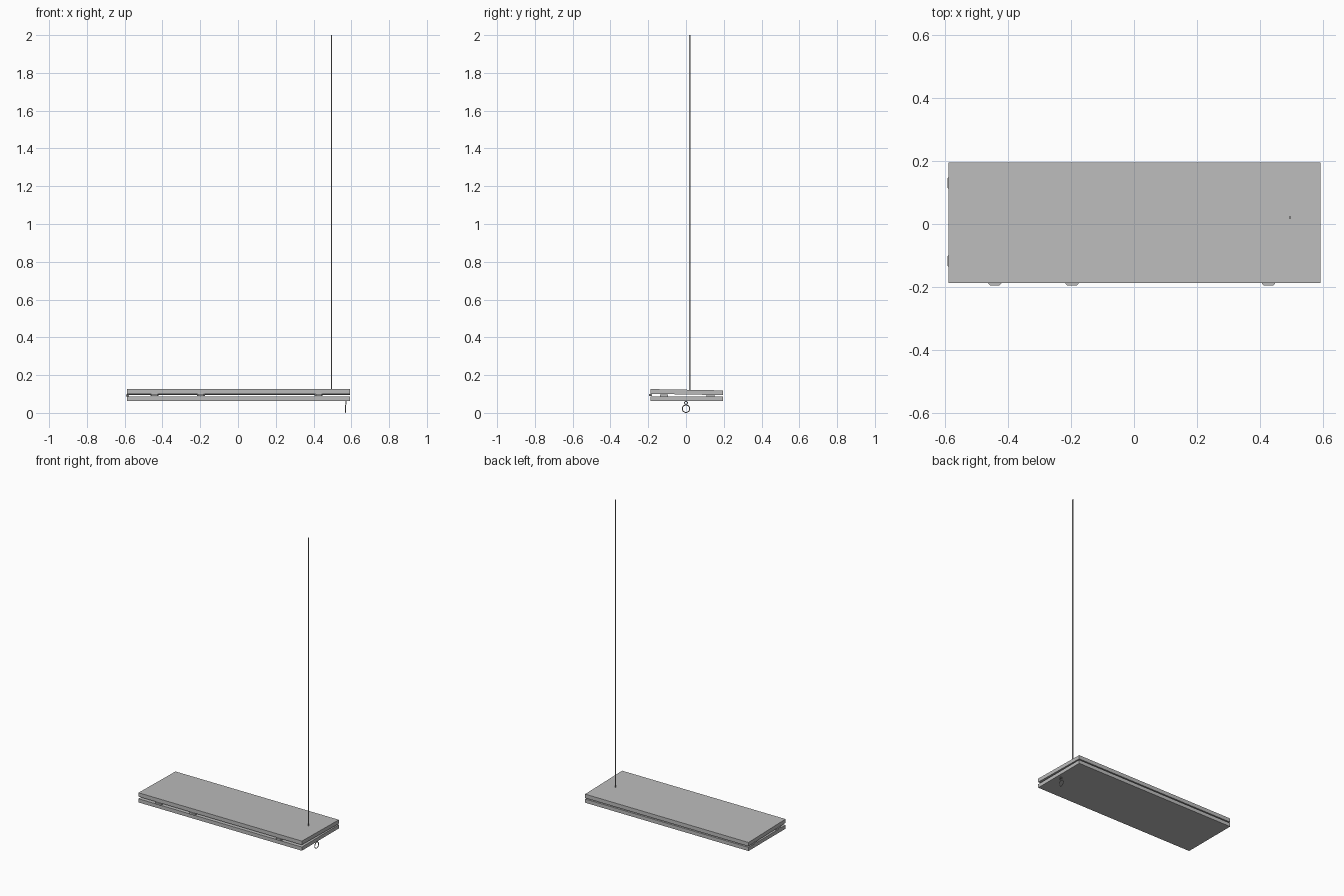
import bpy, bmesh, math
from mathutils import Matrix, Vector

cube = bpy.data.objects.get("Cube")
if cube:
    bpy.data.objects.remove(cube, do_unlink=True)

grey = bpy.data.materials.new("plain grey")
grey.use_nodes = True
colour = (0.5, 0.5, 0.5, 1)
grey.diffuse_color = colour
grey.node_tree.nodes["Principled BSDF"].inputs["Base Color"].default_value = colour

X0, X1, Y0, Y1 = -0.588, 0.592, -0.187, 0.195


def finish(name, bm):
    bmesh.ops.recalc_face_normals(bm, faces=bm.faces)
    mesh = bpy.data.meshes.new(name)
    bm.to_mesh(mesh)
    bm.free()
    mesh.materials.append(grey)
    obj = bpy.data.objects.new(name, mesh)
    bpy.context.collection.objects.link(obj)
    return obj


def prism(name, outline, z0, z1, matrix=Matrix()):
    """Extrude a flat outline upward, then place it."""
    bm = bmesh.new()
    face = bm.faces.new([bm.verts.new((x, y, z0)) for x, y in outline])
    top = bmesh.ops.extrude_face_region(bm, geom=[face])["geom"]
    verts = [v for v in top if isinstance(v, bmesh.types.BMVert)]
    bmesh.ops.translate(bm, verts=verts, vec=(0, 0, z1 - z0))
    bm.transform(matrix)
    return finish(name, bm)


# Two boards, the upper one leaning slightly down towards the back
board = [(X0, Y0), (X1, Y0), (X1, Y1), (X0, Y1)]
prism("lower_board", board, 0.063, 0.087)
upper = prism("upper_board", board, 0.101, 0.126)
for v in upper.data.vertices:
    v.co.z -= 0.007 * (v.co.y - Y0) / (Y1 - Y0)

# Small tapered tabs in the gap, along the front and the right end
tab = [(-0.021, 0.008), (-0.021, -0.002), (-0.015, -0.008),
       (0.015, -0.008), (0.021, -0.002), (0.021, 0.008)]
for i, x in enumerate((-0.442, -0.197, 0.427)):
    prism(f"front_tab_{i + 1}", tab, 0.089, 0.101,
          Matrix.Translation((x, Y0, 0)))
for i, y in enumerate((-0.117, 0.13)):
    turn = Matrix.Rotation(-math.pi / 2, 4, "Z")
    prism(f"end_tab_{i + 1}", tab, 0.087, 0.098,
          Matrix.Translation((X0 + 0.004, y, 0)) @ turn)

# Tall thin rod with an oval section
bm = bmesh.new()
bmesh.ops.create_cone(bm, cap_ends=True, segments=16, radius1=1, radius2=1, depth=1)
bm.transform(Matrix.Translation((0.495, 0.02, 1.055))
             @ Matrix.Diagonal((0.003, 0.005, 1.89, 1)))
rod = finish("tall_rod", bm)


def hoop(name, centre, radius, thickness):
    """A ring standing in the y-z plane."""
    bpy.ops.mesh.primitive_torus_add(
        location=centre, rotation=(0, math.pi / 2, 0), major_radius=radius,
        minor_radius=thickness, major_segments=32, minor_segments=8)
    obj = bpy.context.object
    obj.name = name
    obj.data.materials.append(grey)
    return obj


# Pull ring hanging from a small eyelet under the lower board
ring = hoop("pull_ring", (0.568, 0, 0.022), 0.0195, 0.0025)
eyelet = hoop("eyelet", (0.572, 0, 0.053), 0.008, 0.002)

for obj in (rod, ring, eyelet):
    bpy.ops.object.select_all(action="DESELECT")
    obj.select_set(True)
    bpy.context.view_layer.objects.active = obj
    bpy.ops.object.shade_smooth_by_angle()
